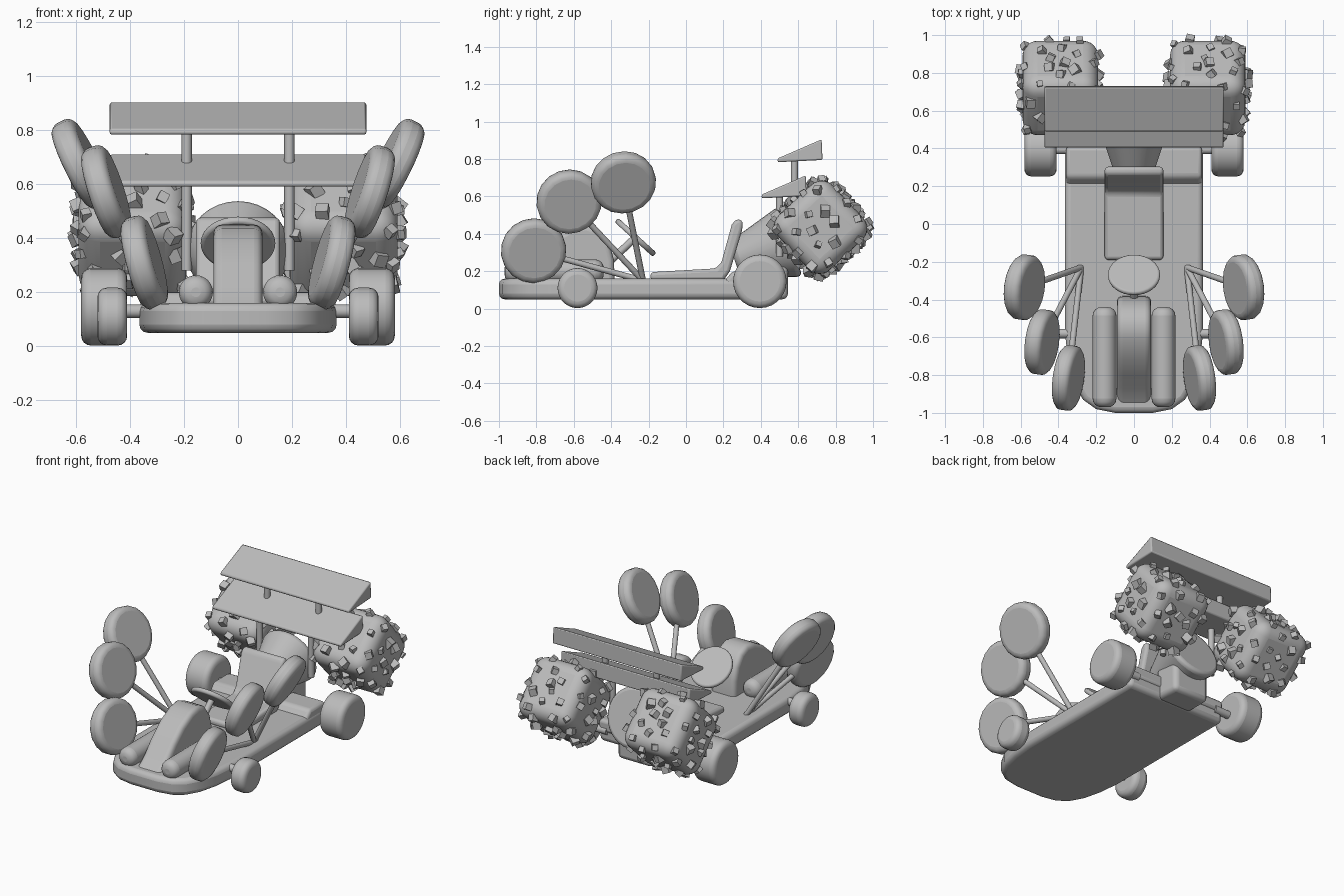
import bpy, bmesh, math, random
from mathutils import Vector, Matrix, Euler

random.seed(4)
cube = bpy.data.objects.get("Cube")
if cube:
    bpy.data.objects.remove(cube, do_unlink=True)

grey = bpy.data.materials.new("plain grey")
grey.use_nodes = True
COLOUR = (0.5, 0.5, 0.5, 1)
grey.diffuse_color = COLOUR
grey.node_tree.nodes["Principled BSDF"].inputs["Base Color"].default_value = COLOUR


def finish(name, bm, bevel=0, segments=3):
    """Turn a bmesh into a bevelled, smooth shaded object."""
    bmesh.ops.recalc_face_normals(bm, faces=bm.faces)
    mesh = bpy.data.meshes.new(name)
    bm.to_mesh(mesh)
    bm.free()
    mesh.materials.append(grey)
    ob = bpy.data.objects.new(name, mesh)
    bpy.context.collection.objects.link(ob)
    if bevel:
        mod = ob.modifiers.new("Bevel", 'BEVEL')
        mod.width, mod.segments = bevel, segments
        mod.limit_method, mod.angle_limit = 'ANGLE', math.radians(35)
    bpy.ops.object.select_all(action='DESELECT')
    ob.select_set(True)
    bpy.context.view_layer.objects.active = ob
    bpy.ops.object.shade_smooth_by_angle(angle=math.radians(40))
    return ob


def prism(name, points, to_3d, push, bevel=0, segments=3):
    """Extrude a flat outline along a vector."""
    bm = bmesh.new()
    face = bm.faces.new([bm.verts.new(to_3d(*p)) for p in points])
    new = bmesh.ops.extrude_face_region(bm, geom=[face])["geom"]
    bmesh.ops.translate(bm, vec=push, verts=[g for g in new if isinstance(g, bmesh.types.BMVert)])
    return finish(name, bm, bevel, segments)


def side_profile(name, points, half, bevel=0, segments=3):
    """Outline in y and z, spread evenly across the middle."""
    return prism(name, points, lambda y, z: (-half, y, z), (2 * half, 0, 0), bevel, segments)


def tube(name, a, b, r1, r2=None, sides=20, bevel=0, segments=3):
    a, b = Vector(a), Vector(b)
    d = b - a
    bm = bmesh.new()
    place = Matrix.Translation((a + b) / 2) @ d.to_track_quat('Z', 'Y').to_matrix().to_4x4()
    bmesh.ops.create_cone(bm, cap_ends=True, segments=sides, radius1=r1,
                          radius2=r1 if r2 is None else r2, depth=d.length, matrix=place)
    return finish(name, bm, bevel, segments)


def box(name, low, high, bevel=0):
    low, high = Vector(low), Vector(high)
    bm = bmesh.new()
    bmesh.ops.create_cube(bm, size=1, matrix=Matrix.Translation((low + high) / 2)
                          @ Matrix.Diagonal((*(high - low), 1)))
    return finish(name, bm, bevel)


# Floor pan with a rounded nose
edge = [(0.1, -1), (0.2, -0.98), (0.27, -0.93), (0.32, -0.84), (0.35, -0.72), (0.365, -0.58), (0.365, 0.4)]
prism("chassis", edge + [(-x, y) for x, y in reversed(edge)],
      lambda x, y: (x, y, 0.05), (0, 0, 0.11), 0.03)
side_profile("rear_deck", [(0.18, 0.12), (0.25, 0.2), (0.41, 0.2), (0.41, 0.12)], 0.36, 0.02)
box("rear_block", (-0.13, 0.36, 0.05), (0.13, 0.545, 0.26), 0.03)

# Hood rising from the nose and the two side fairings
side_profile("hood", [(-0.995, 0.055), (-0.985, 0.13), (-0.93, 0.17), (-0.87, 0.22), (-0.8, 0.3),
                      (-0.71, 0.38), (-0.61, 0.435), (-0.53, 0.45), (-0.46, 0.42), (-0.41, 0.35),
                      (-0.385, 0.26), (-0.38, 0.1), (-0.42, 0.055)], 0.09, 0.04, 4)

# Seat, engine cone and steering
side_profile("seat", [(-0.19, 0.15), (-0.19, 0.195), (0.16, 0.215), (0.19, 0.25), (0.245, 0.45), (0.27, 0.48),
                      (0.305, 0.47), (0.3, 0.42), (0.235, 0.2), (0.2, 0.15)], 0.155, 0.02)
tube("engine_cone", (0, 0.26, 0.26), (0, 0.56, 0.36), 0.1, 0.2, 32, 0.03)
tube("steering_wheel", (0, -0.28, 0.37), (0, -0.26, 0.392), 0.138, None, 32, 0.012)
tube("steering_column", (0, -0.41, 0.25), (0, -0.27, 0.38), 0.02)

# Double wing, each a wedge
for name, y, z in (("lower_wing", 0.405, 0.59), ("upper_wing", 0.49, 0.783)):
    side_profile(name, [(y, z), (y, z + 0.02), (y + 0.235, z + 0.122), (y + 0.24, z + 0.012)], 0.475, 0.008, 2)

for side, s in (("left", 1), ("right", -1)):
    tube(side + "_fairing", (s * 0.156, -0.97, 0.2), (s * 0.156, -0.44, 0.2), 0.063, None, 24, 0.045, 4)
    tube(side + "_lower_wing_post", (s * 0.19, 0.5, 0.28), (s * 0.19, 0.5, 0.63), 0.019)
    tube(side + "_upper_wing_post", (s * 0.19, 0.58, 0.64), (s * 0.19, 0.58, 0.82), 0.019)

    # Road wheels and axles
    for end, y, r, outer in (("front", -0.58, 0.107, 0.52), ("rear", 0.395, 0.143, 0.58)):
        tube(f"{side}_{end}_wheel", (s * 0.41, y, r + 0.003), (s * outer, y, r + 0.003), r, None, 28, 0.035, 4)
        tube(f"{side}_{end}_axle", (s * 0.3, y, 0.13), (s * 0.45, y, 0.13), 0.025)

    # Fanned discs on rods
    for label, x, y, z, tilt in (("low", 0.347, -0.815, 0.31, 15), ("middle", 0.487, -0.625, 0.572, 18),
                                 ("high", 0.58, -0.335, 0.675, 26)):
        t, yaw = math.radians(tilt), math.radians(8)
        centre = Vector((s * x, y, z))
        axis = Vector((-s * math.cos(t) * math.cos(yaw), -math.cos(t) * math.sin(yaw), math.sin(t)))
        tube(f"{side}_{label}_disc", centre - axis * 0.048, centre + axis * 0.048, 0.175, None, 18, 0.035, 4)
        tube(f"{side}_{label}_rod", (s * 0.28, -0.23, 0.15), centre, 0.016)

    # Tilted rounded block covered in small studs
    half, rnd, count = 0.2, 0.08, 75
    turn = Matrix.Translation((s * 0.39, 0.72, 0.435)) @ Matrix.Rotation(math.radians(43), 4, 'X')
    bm = bmesh.new()
    bmesh.ops.create_cube(bm, size=2 * half, matrix=turn)
    finish(side + "_spiked_block", bm, rnd, 6)
    studs = bmesh.new()
    core = half - rnd
    for i in range(count):
        h = 1 - (2 * i + 1) / count
        a = i * math.pi * (3 - math.sqrt(5)) + random.uniform(-0.15, 0.15)
        w = math.sqrt(1 - h * h)
        p = Vector((w * math.cos(a), w * math.sin(a), h))
        p *= half / max(abs(c) for c in p)
        q = Vector([max(-core, min(core, c)) for c in p])
        spot = q + (p - q).normalized() * (rnd + 0.004)
        spin = Euler([random.uniform(0, 3) for _ in range(3)]).to_matrix().to_4x4()
        bmesh.ops.create_cube(studs, size=random.uniform(0.03, 0.05),
                              matrix=turn @ Matrix.Translation(spot) @ spin)
    finish(side + "_studs", studs)
